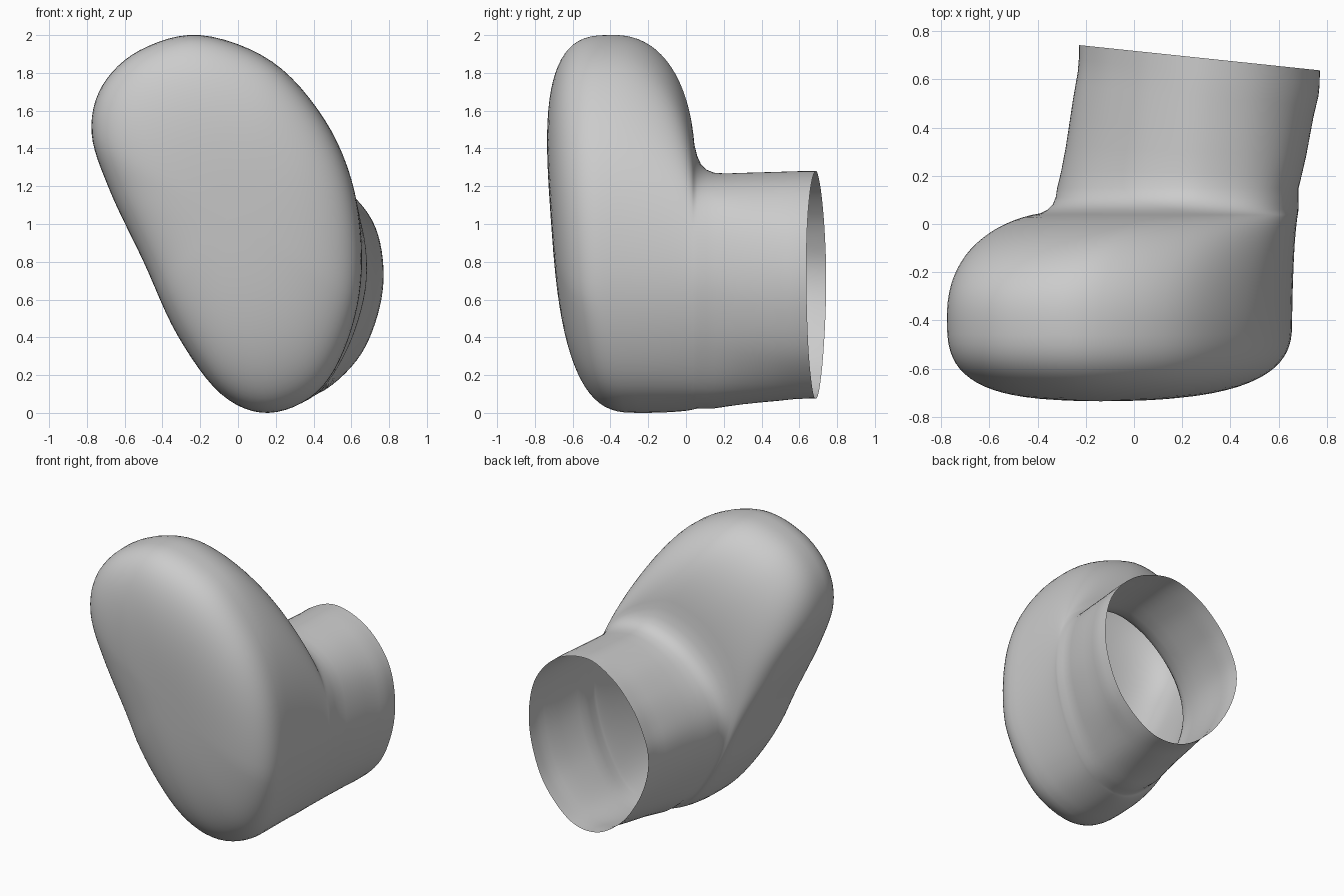
import bpy
import bmesh
from math import sin, cos, pi
from mathutils import Vector

default_cube = bpy.data.objects.get("Cube")
if default_cube:
    bpy.data.objects.remove(default_cube, do_unlink=True)

# Matching outlines in x and z, starting at the top and running towards -x
FOOT = [(-.2, 2), (-.52, 1.92), (-.72, 1.73), (-.775, 1.48), (-.68, 1.18),
        (-.5, .8), (-.32, .41), (-.09, .1), (.16, 0), (.42, .11),
        (.58, .38), (.655, .75), (.615, 1.18), (.46, 1.55), (.18, 1.86)]
ANKLE = [(.25, 1.265), (.05, 1.21), (-.11, 1.1), (-.24, .95), (-.31, .77),
         (-.3, .58), (-.2, .36), (-.04, .14), (.17, .025), (.41, .095),
         (.58, .34), (.675, .65), (.67, .92), (.6, 1.11), (.46, 1.22)]
OPENING = [(.28, 1.28), (.07, 1.2), (-.09, 1.05), (-.18, .9), (-.225, .76),
           (-.215, .6), (-.14, .41), (0, .22), (.2, .09), (.42, .1),
           (.63, .28), (.74, .52), (.77, .77), (.71, 1.02), (.53, 1.21)]
STEPS = 6
SIDES = len(FOOT) * STEPS


def smooth_outline(points):
    """Closed Catmull-Rom curve through the outline points."""
    pts = [Vector(p) for p in points]
    count = len(pts)
    curve = []
    for i in range(count):
        a, b, c, d = (pts[(i + k) % count] for k in (-1, 0, 1, 2))
        for s in range(STEPS):
            t = s / STEPS
            curve.append(b + (c - a) * t / 2
                         + (a * 2 - b * 5 + c * 4 - d) * t * t / 2
                         + (b * 3 - a - c * 3 + d) * t ** 3 / 2)
    return curve


def rounded(t, power):
    """Height of a quarter superellipse at t."""
    return (1 - t ** power) ** (1 / power)


def widest_y(p):
    """Depth at which the foot is fullest, further back near the ground."""
    return -.39 + .14 * max(0, 1 - p.y / .6)


def back_width(p, t):
    """Narrowing of the foot's back, softer towards +x."""
    return rounded(t, 2.3 - .9 * max(0, p.x + .2))


def sole_y(z):
    return -.7 - .07 * (z - .8)


foot, ankle, opening = map(smooth_outline, (FOOT, ANKLE, OPENING))
middle = sum(foot, Vector((0, 0))) / SIDES
rings = []

# Rounded front of the foot
for i in range(1, 21):
    width = sin(pi / 2 * i / 20) ** (2 / 3)
    depth = rounded(min(width, 1), 3)
    ring = []
    for p in foot:
        q = middle.lerp(p, width)
        y = widest_y(p)
        ring.append(Vector((q.x, y + (sole_y(q.y) - y) * depth, q.y)))
    rings.append(ring)

# Back of the foot, narrowing into the ankle
BACK_END = .05
for i in range(1, 19):
    t = sin(pi / 2 * i / 20)
    ring = []
    for p, a in zip(foot, ankle):
        q = a.lerp(p, back_width(p, t))
        y = widest_y(p)
        ring.append(Vector((q.x, y + (BACK_END - y) * t, q.y)))
    rings.append(ring)

# Ankle fillet
for y, fade in ((.06, .6), (.08, .32), (.11, .14), (.15, .04)):
    ring = []
    for p, a in zip(foot, ankle):
        q = a.lerp(p, fade * back_width(p, t))
        ring.append(Vector((q.x, y, q.y)))
    rings.append(ring)

# Ankle tube and slanted open rim
for y, weight in ((.21, .16), (.3, .38), (.4, .57), (.48, .72),
                  (.53, .83), (.58, .94), (.63, .99), (.69, 1)):
    ring = []
    for a, o in zip(ankle, opening):
        q = a.lerp(o, weight)
        ring.append(Vector((q.x, y - .105 * (q.x - .27) * weight, q.y)))
    rings.append(ring)

# Skin the rings into one open shell
bm = bmesh.new()
tip = bm.verts.new((middle.x, sole_y(middle.y), middle.y))
loops = [[bm.verts.new(p) for p in ring] for ring in rings]
for i in range(SIDES):
    j = (i + 1) % SIDES
    bm.faces.new((tip, loops[0][i], loops[0][j]))
    for near, far in zip(loops, loops[1:]):
        bm.faces.new((near[i], far[i], far[j], near[j]))
bmesh.ops.recalc_face_normals(bm, faces=bm.faces)
if next(f for f in tip.link_faces).normal.y > 0:
    bmesh.ops.reverse_faces(bm, faces=bm.faces)
for face in bm.faces:
    face.smooth = True
mesh = bpy.data.meshes.new("boot_shell")
bm.to_mesh(mesh)
bm.free()

# Plain grey material
grey = bpy.data.materials.new("light_grey")
grey.use_nodes = True
colour = (.6, .6, .6, 1)
grey.diffuse_color = colour
grey.node_tree.nodes["Principled BSDF"].inputs["Base Color"].default_value = colour
mesh.materials.append(grey)

boot = bpy.data.objects.new("boot_shell", mesh)
bpy.context.collection.objects.link(boot)
